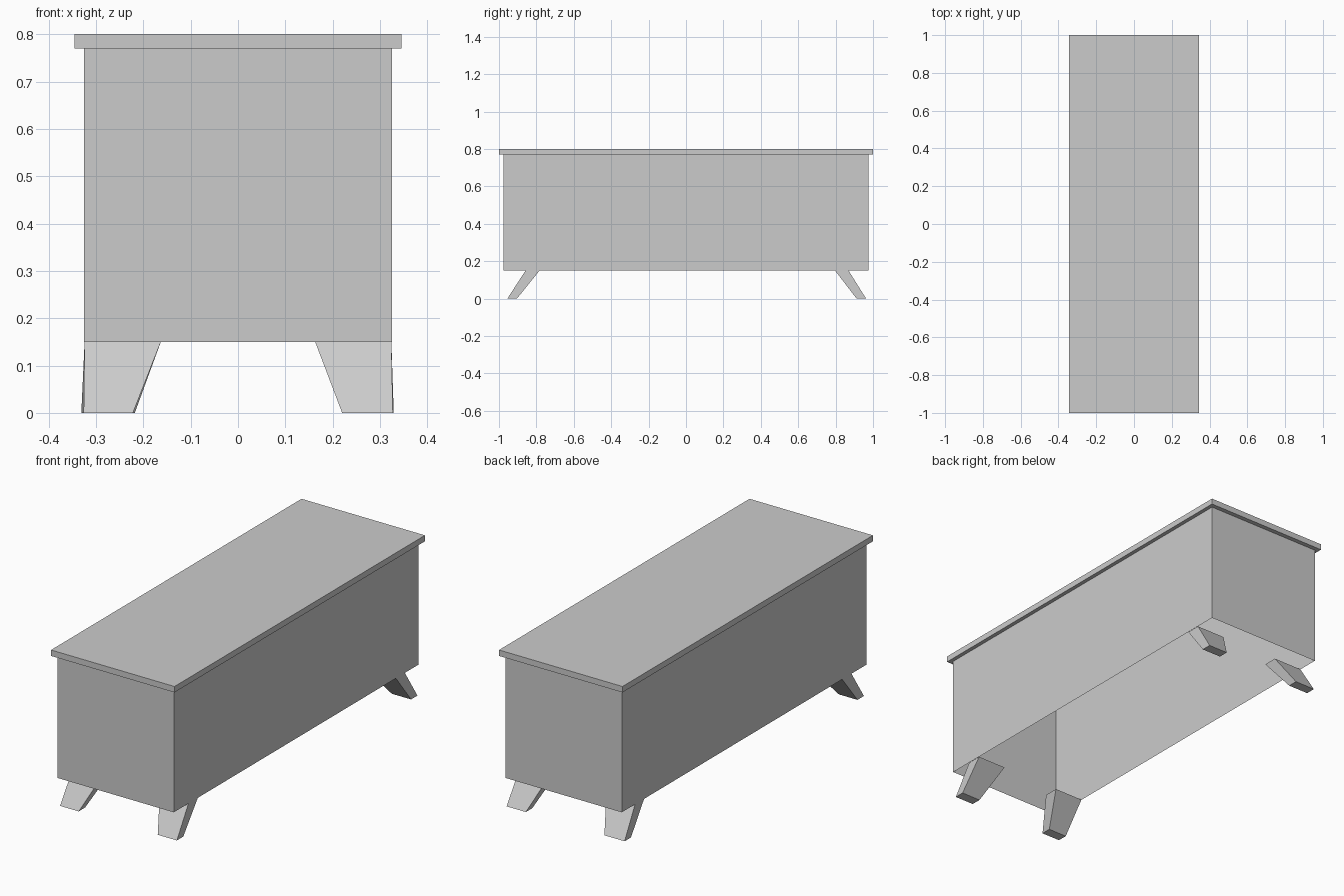
import bpy
import bmesh

if "Cube" in bpy.data.objects:
    bpy.data.objects.remove(bpy.data.objects["Cube"])


def frustum(name, bottom, top, z0, z1, open_bottom=False):
    """Four-sided block between two rectangles (x0, x1, y0, y1)."""
    bm = bmesh.new()
    rings = []
    for (x0, x1, y0, y1), z in ((bottom, z0), (top, z1)):
        rings.append([bm.verts.new((x, y, z))
                      for x, y in ((x0, y0), (x1, y0), (x1, y1), (x0, y1))])
    low, high = rings
    for i in range(4):
        j = (i + 1) % 4
        bm.faces.new((low[i], low[j], high[j], high[i]))
    bm.faces.new(high)
    if not open_bottom:
        bm.faces.new(low[::-1])
    mesh = bpy.data.meshes.new(name)
    bm.to_mesh(mesh)
    bm.free()
    obj = bpy.data.objects.new(name, mesh)
    bpy.context.collection.objects.link(obj)
    return obj


# Overhanging lid
lid = (-0.345, 0.345, -1, 1)
frustum("lid", lid, lid, 0.77, 0.8)

# Chest body: thin shell, open underneath
body = (-0.325, 0.325, -0.977, 0.977)
frustum("body", body, body, 0.15, 0.77, open_bottom=True)

# Splayed, tapered legs (slightly uneven front to back)
y_ranges = {"front": ((-0.955, -0.904), (-0.858, -0.783)),
            "back": ((0.912, 0.963), (0.797, 0.869))}
x_ranges = {("front", "left"): (-0.326, -0.222), ("back", "left"): (-0.331, -0.218),
            ("front", "right"): (0.22, 0.327), ("back", "right"): (0.221, 0.329)}
for (end, side), x_low in x_ranges.items():
    x_top = (-0.324, -0.163) if side == "left" else (0.163, 0.324)
    y_low, y_top = y_ranges[end]
    frustum(f"{end}_{side}_leg", x_low + y_low, x_top + y_top, 0, 0.15)
